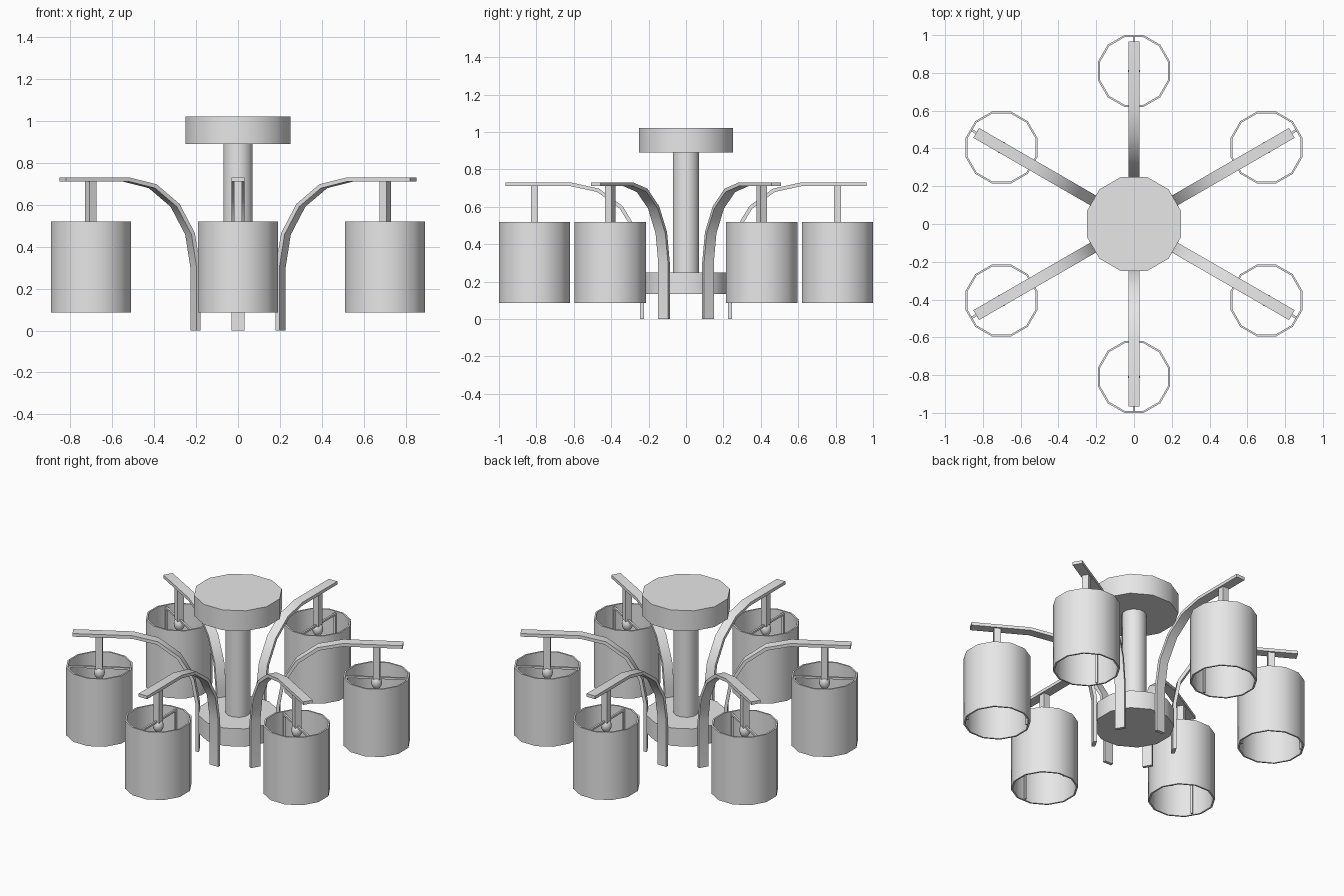
import bpy, bmesh, math
from mathutils import Matrix, Vector

cube = bpy.data.objects.get("Cube")
if cube:
    bpy.data.objects.remove(cube, do_unlink=True)

metal = bpy.data.materials.new("light grey")
metal.use_nodes = True
grey = (0.8, 0.8, 0.8, 1)
metal.diffuse_color = grey
metal.node_tree.nodes["Principled BSDF"].inputs["Base Color"].default_value = grey

SIDES = 12
SHADE_R = 0.81


def finish(bm, name, angle=0.0):
    """Turn a bmesh into a named object, spun about the z axis."""
    bmesh.ops.recalc_face_normals(bm, faces=bm.faces)
    mesh = bpy.data.meshes.new(name)
    bm.to_mesh(mesh)
    bm.free()
    mesh.materials.append(metal)
    ob = bpy.data.objects.new(name, mesh)
    bpy.context.collection.objects.link(ob)
    ob.rotation_euler.z = angle
    bpy.ops.object.select_all(action="DESELECT")
    ob.select_set(True)
    bpy.context.view_layer.objects.active = ob
    bpy.ops.object.shade_smooth_by_angle(angle=math.radians(40))
    return ob


def drum(name, flat_radius, z0, z1):
    """Closed twelve-sided cylinder, flats facing the axes."""
    bm = bmesh.new()
    r = flat_radius / math.cos(math.pi / SIDES)
    place = Matrix.Translation((0, 0, (z0 + z1) / 2)) @ Matrix.Rotation(math.pi / SIDES, 4, "Z")
    bmesh.ops.create_cone(bm, cap_ends=True, segments=SIDES, radius1=r, radius2=r,
                          depth=z1 - z0, matrix=place)
    return finish(bm, name)


def add_box(bm, centre, size):
    bmesh.ops.create_cube(bm, size=1, matrix=Matrix.Translation(centre) @ Matrix.Diagonal((*size, 1)))


def arm(name, angle):
    """Flat bar: upright foot, quarter-ellipse bend, level end."""
    path = [Vector((0.235, 0))]
    for i in range(5):
        t = math.pi / 2 * i / 4
        path.append(Vector((0.615 - 0.38 * math.cos(t), 0.30 + 0.42 * math.sin(t))))
    path.append(Vector((0.965, 0.72)))
    bm = bmesh.new()
    rings = []
    for i, p in enumerate(path):
        d = (path[min(i + 1, len(path) - 1)] - path[max(i - 1, 0)]).normalized()
        if i == 1:
            d = Vector((0, 1))
        elif i == len(path) - 2:
            d = Vector((1, 0))
        n = Vector((-d.y, d.x)) * 0.01
        corners = [(p + n, -0.03), (p + n, 0.03), (p - n, 0.03), (p - n, -0.03)]
        rings.append([bm.verts.new((q.x, y, q.y)) for q, y in corners])
    for a, b in zip(rings, rings[1:]):
        for k in range(4):
            j = (k + 1) % 4
            bm.faces.new((a[k], a[j], b[j], b[k]))
    bm.faces.new(rings[0])
    bm.faces.new(rings[-1])
    finish(bm, name, angle)


def shade(name, angle):
    """Thin-walled tube, open at both ends."""
    bm = bmesh.new()
    loops = []
    for flat, z in [(0.19, 0.085), (0.19, 0.52), (0.18, 0.52), (0.18, 0.085)]:
        r = flat / math.cos(math.pi / SIDES)
        angles = [math.tau * (i + 0.5) / SIDES for i in range(SIDES)]
        loops.append([bm.verts.new((SHADE_R + r * math.cos(t), r * math.sin(t), z)) for t in angles])
    for k in range(4):
        a, b = loops[k], loops[(k + 1) % 4]
        for i in range(SIDES):
            j = (i + 1) % SIDES
            bm.faces.new((a[i], a[j], b[j], b[i]))
    finish(bm, name, angle)


def shade_frame(name, angle):
    """Cross bar under the rim with a rib down each inner wall."""
    bm = bmesh.new()
    add_box(bm, (SHADE_R, 0, 0.505), (0.36, 0.012, 0.012))
    for side in (-1, 1):
        add_box(bm, (SHADE_R + side * 0.175, 0, 0.30), (0.012, 0.012, 0.42))
    finish(bm, name, angle)


def stem(name, angle):
    bm = bmesh.new()
    add_box(bm, (SHADE_R, 0, 0.605), (0.04, 0.04, 0.21))
    finish(bm, name, angle)


def bulb(name, angle):
    bm = bmesh.new()
    place = Matrix.Translation((SHADE_R, 0, 0.475)) @ Matrix.Diagonal((1, 1, 1.3, 1))
    bmesh.ops.create_uvsphere(bm, u_segments=12, v_segments=8, radius=0.032, matrix=place)
    finish(bm, name, angle)


# Central body
drum("ceiling_canopy", 0.25, 0.89, 1.02)
drum("column", 0.07, 0.24, 0.90)
drum("hub", 0.226, 0.135, 0.25)

# Six arms with their lamps
for i in range(6):
    turn = math.radians(30 + 60 * i)
    for label, build in (("arm", arm), ("stem", stem), ("bulb", bulb),
                         ("shade", shade), ("shade_frame", shade_frame)):
        build(f"{label}_{i + 1}", turn)
